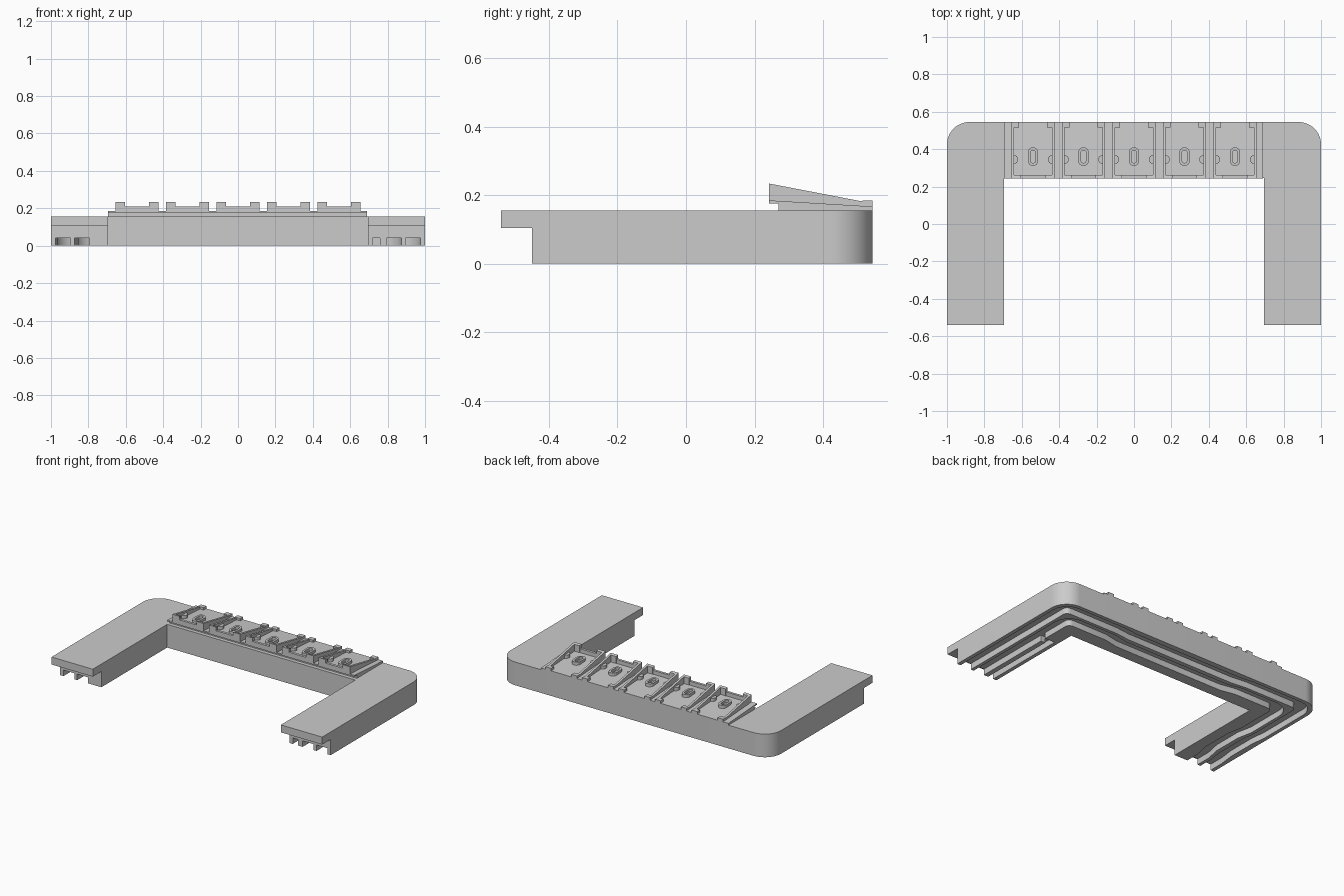
import bpy
import bmesh
import math
from mathutils import Vector

cube = bpy.data.objects.get("Cube")
if cube:
    bpy.data.objects.remove(cube, do_unlink=True)

grey = bpy.data.materials.new("plain_grey")
grey.use_nodes = True
grey.diffuse_color = (0.6, 0.6, 0.6, 1)
grey.node_tree.nodes["Principled BSDF"].inputs["Base Color"].default_value = (0.6, 0.6, 0.6, 1)


def finish(name, bm):
    bmesh.ops.recalc_face_normals(bm, faces=bm.faces)
    mesh = bpy.data.meshes.new(name)
    bm.to_mesh(mesh)
    bm.free()
    mesh.materials.append(grey)
    ob = bpy.data.objects.new(name, mesh)
    bpy.context.collection.objects.link(ob)
    return ob


def prism(name, outline, lo, hi, axis="z"):
    """Extrude a 2D outline along z (xy outline) or x (yz outline)."""
    bm = bmesh.new()
    place = (lambda p, h: (p[0], p[1], h)) if axis == "z" else (lambda p, h: (h, p[0], p[1]))
    face = bm.faces.new([bm.verts.new(place(p, lo)) for p in outline])
    shift = (0, 0, hi - lo) if axis == "z" else (hi - lo, 0, 0)
    new = bmesh.ops.extrude_face_region(bm, geom=[face])["geom"]
    bmesh.ops.translate(bm, verts=[v for v in new if isinstance(v, bmesh.types.BMVert)], vec=shift)
    return finish(name, bm)


def box(name, x0, x1, y0, y1, z0, z1):
    return prism(name, [(x0, y0), (x1, y0), (x1, y1), (x0, y1)], z0, z1)


def arc(cx, cy, r, start, end, steps):
    angles = [math.radians(start + (end - start) * i / steps) for i in range(steps + 1)]
    return [(cx + r * math.cos(a), cy + r * math.sin(a)) for a in angles]


def ribbon(path, width):
    """Mitred outline of constant width around an open path."""
    pts = [Vector(p) for p in path]
    left, right = [], []
    for i, p in enumerate(pts):
        before = (p - pts[i - 1]).normalized() if i else None
        after = (pts[i + 1] - p).normalized() if i < len(pts) - 1 else before
        before = before or after
        n1, n2 = Vector((-before.y, before.x)), Vector((-after.y, after.x))
        miter = (n1 + n2).normalized()
        off = miter * (width / 2 / miter.dot(n1))
        left.append(p + off)
        right.append(p - off)
    return left + right[::-1]


def cut(target, cutter):
    cutter.hide_render = True
    mod = target.modifiers.new("cut", "BOOLEAN")
    mod.operation = "DIFFERENCE"
    mod.solver = "EXACT"
    mod.object = cutter
    bpy.context.view_layer.objects.active = target
    bpy.ops.object.modifier_apply(modifier=mod.name)
    bpy.data.objects.remove(cutter, do_unlink=True)


# U-shaped body with rounded back corners
BACK, FRONT, INNER = 0.545, -0.54, 0.695
R = 0.12
outline = [(-INNER, FRONT), (-INNER, 0.245), (INNER, 0.245), (INNER, FRONT), (1, FRONT)]
outline += arc(1 - R, BACK - R, R, 0, 90, 14) + arc(R - 1, BACK - R, R, 90, 180, 14)
outline += [(-1, FRONT)]
body = prism("frame_body", outline, 0, 0.155)

# overhanging lip at the arm ends
cut(body, box("end_cutter", -1.1, 1.1, -0.7, -0.45, -0.1, 0.105))


# cable channels on the underside
def channel_path(inset, jog):
    x, y, r = 1 - inset, BACK - inset, 0.07
    return ([(x, -0.6)] + arc(x - r, y - r, r, 0, 90, 5)
            + [(0.5, y), (0.4, y - jog), (-0.4, y - jog), (-0.5, y)]
            + arc(r - x, y - r, r, 90, 180, 5)
            + [(-x, 0.05), (jog - x, -0.05), (jog - x, -0.25), (-x, -0.35), (-x, -0.6)])


cut(body, prism("outer_channel_cutter", ribbon(channel_path(0.065, 0.012), 0.08), -0.1, 0.04))
cut(body, prism("inner_channel_cutter", ribbon(channel_path(0.167, 0.02), 0.08), -0.1, 0.04))
side = [(0.74, -0.6), (0.74, 0.1), (0.82, 0.1)]
cut(body, prism("side_channel_cutter", ribbon(side, 0.04), -0.1, 0.04))

# sloping panel on the back bar
panel = [(0.243, 0.176), (0.243, 0.185), (BACK, 0.167), (BACK, 0.155), (0.27, 0.155), (0.27, 0.176)]
prism("sloping_panel", panel, -INNER, 0.69, "x")


def oval(half_w, half_h, cy):
    d = half_h - half_w
    return arc(0, cy + d, half_w, 0, 180, 8) + arc(0, cy - d, half_w, 180, 360, 8)


def oval_ring(name, x, cy, z0, z1):
    bm = bmesh.new()
    loops = []
    for outline2d, z in ((oval(0.028, 0.05, cy), z0), (oval(0.028, 0.05, cy), z1),
                         (oval(0.014, 0.034, cy), z1), (oval(0.014, 0.034, cy), z0)):
        loops.append([bm.verts.new((x + p[0], p[1], z)) for p in outline2d])
    count = len(loops[0])
    for k in range(4):
        a, b = loops[k], loops[(k + 1) % 4]
        for i in range(count):
            j = (i + 1) % count
            bm.faces.new((a[i], a[j], b[j], b[i]))
    return finish(name, bm)


# five open trays, each with wedge sides, front lip, posts and oval boss
wedge = [(0.243, 0.18), (0.243, 0.234), (BACK, 0.176), (BACK, 0.162)]
for n in range(5):
    cx = (n - 2) * 0.27
    tag = f"tray_{n + 1}_"
    box(tag + "front_lip", cx - 0.11, cx + 0.11, 0.243, 0.26, 0.178, 0.21)
    oval_ring(tag + "oval_boss", cx, 0.36, 0.172, 0.196)
    for s, word in ((-1, "right"), (1, "left")):
        a, b = sorted((cx + s * 0.101, cx + s * 0.116))
        prism(tag + word + "_side", wedge, a, b, "x")
        a, b = sorted((cx + s * 0.063, cx + s * 0.105))
        post = [(0.243, 0.18), (0.243, 0.234), (0.262, 0.23), (0.262, 0.18)]
        prism(tag + word + "_post", post, a, b, "x")
        a, b = sorted((cx + s * 0.075, cx + s * 0.116))
        box(tag + word + "_back_tab", a, b, 0.515, BACK, 0.16, 0.184)
        # half-round stop against the side wall
        stop = arc(cx + s * 0.104, 0.345, 0.025, 90, 90 + s * 180, 8)
        prism(tag + word + "_stop", stop, 0.172, 0.2)

# smooth rounded corners, crisp edges elsewhere
bpy.ops.object.select_all(action="DESELECT")
body.select_set(True)
bpy.context.view_layer.objects.active = body
bpy.ops.object.shade_smooth_by_angle(angle=math.radians(20))
